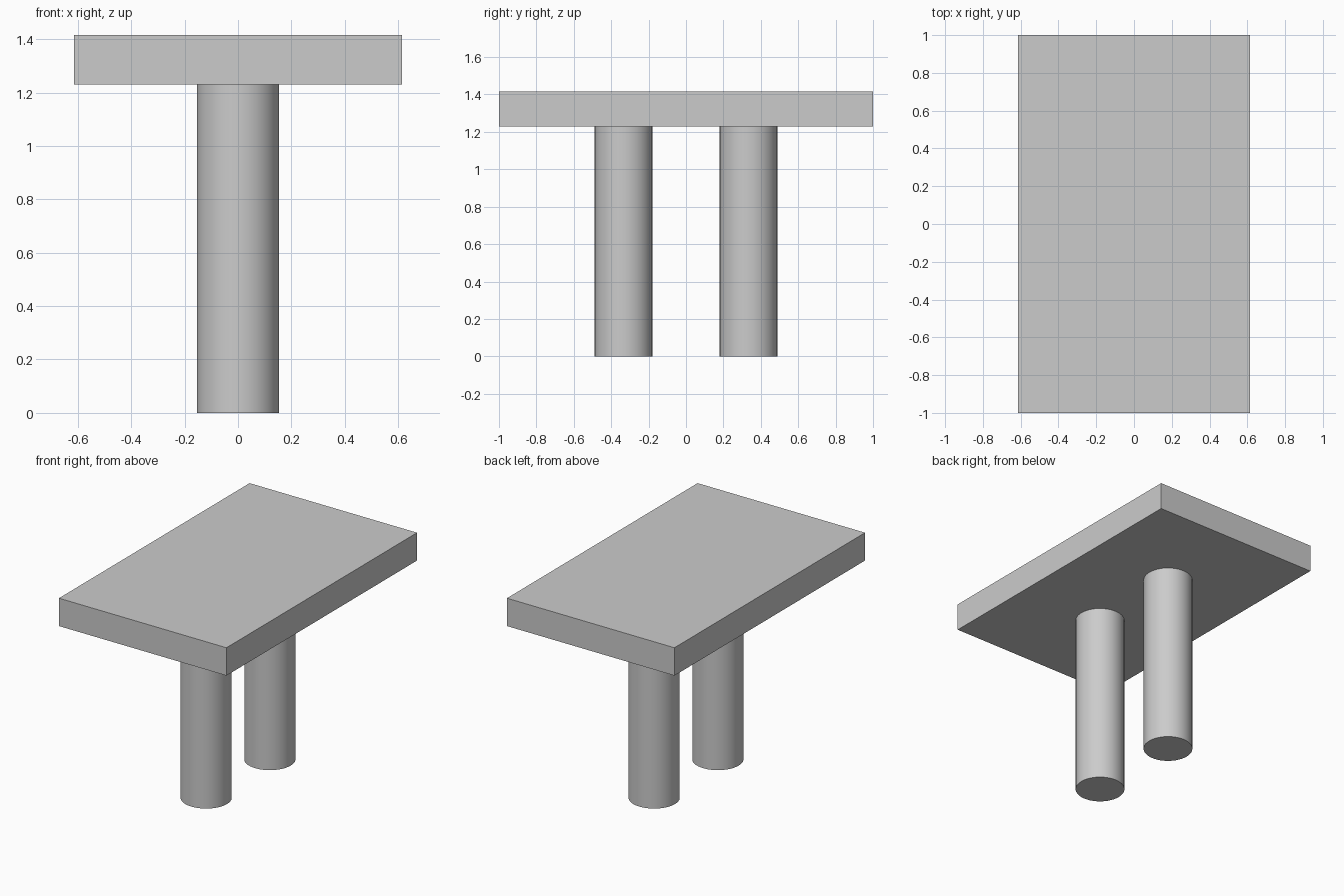
import bpy
import math

cube = bpy.data.objects.get("Cube")
if cube:
    bpy.data.objects.remove(cube, do_unlink=True)

WIDTH, LENGTH, THICKNESS = 1.23, 2.0, 0.185
LEG_HEIGHT, LEG_RADIUS, LEG_OFFSET = 1.23, 0.154, 0.334

# Single plain grey for the whole table
grey = bpy.data.materials.new("plain_grey")
grey.use_nodes = True
colour = (0.6, 0.6, 0.6, 1)
grey.diffuse_color = colour
grey.node_tree.nodes["Principled BSDF"].inputs["Base Color"].default_value = colour


def finish(name):
    obj = bpy.context.object
    obj.name = name
    obj.data.name = name
    obj.data.materials.append(grey)
    return obj


# Rectangular slab top
bpy.ops.mesh.primitive_cube_add(size=1, location=(0, 0, LEG_HEIGHT + THICKNESS / 2))
top = finish("table_top")
top.scale = (WIDTH, LENGTH, THICKNESS)
bpy.ops.object.transform_apply(location=False, rotation=False, scale=True)

# Two round legs along the centre line
for name, side in (("front_leg", -1), ("back_leg", 1)):
    bpy.ops.mesh.primitive_cylinder_add(
        vertices=48, radius=LEG_RADIUS, depth=LEG_HEIGHT,
        location=(0, side * LEG_OFFSET, LEG_HEIGHT / 2))
    finish(name)
    bpy.ops.object.shade_smooth_by_angle(angle=math.radians(30))
